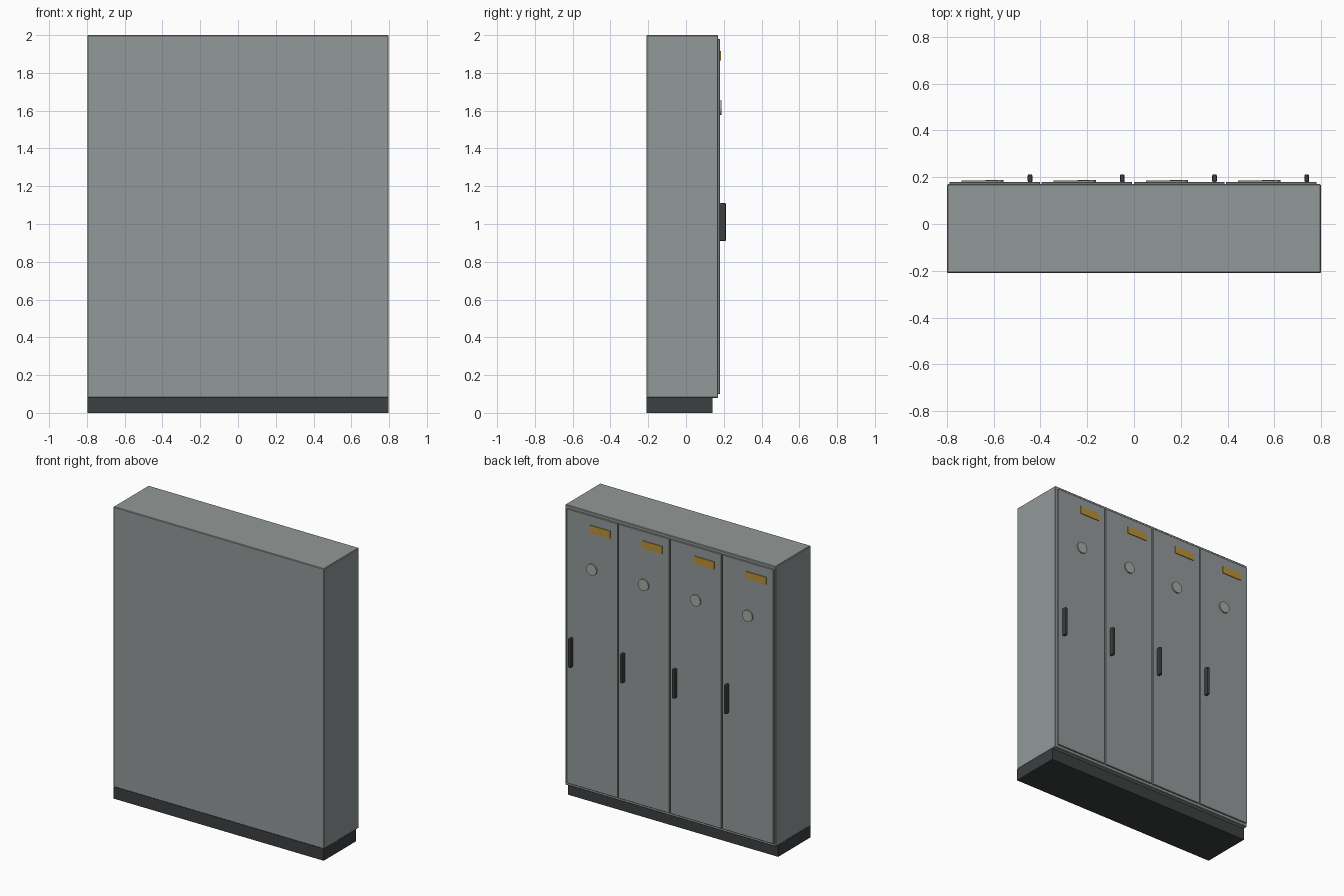
import bpy, math

if "Cube" in bpy.data.objects:
    bpy.data.objects.remove(bpy.data.objects["Cube"])


def material(name, rgb):
    m = bpy.data.materials.new(name)
    m.diffuse_color = (*rgb, 1)
    m.use_nodes = True
    m.node_tree.nodes["Principled BSDF"].inputs["Base Color"].default_value = m.diffuse_color
    return m


BODY = material("body_grey", (0.29, 0.32, 0.315))
DARK = material("dark_grey", (0.045, 0.05, 0.053))
STEEL = material("steel", (0.4, 0.4, 0.38))
AMBER = material("amber", (0.5, 0.28, 0.04))


def box(name, x, y, z, mat, bevel=0.0, segments=1):
    """Box from (min, max) ranges, with an optional bevel."""
    lo, hi = zip(x, y, z)
    bpy.ops.mesh.primitive_cube_add(
        size=1, location=[(a + b) / 2 for a, b in zip(lo, hi)])
    ob = bpy.context.object
    ob.name = name
    ob.scale = [b - a for a, b in zip(lo, hi)]
    bpy.ops.object.transform_apply(location=False, rotation=False, scale=True)
    ob.data.materials.append(mat)
    if bevel:
        mod = ob.modifiers.new("bevel", 'BEVEL')
        mod.width, mod.segments = bevel, segments
    return ob


# Plinth and carcass
box("plinth", (-0.797, 0.797), (-0.21, 0.14), (0, 0.082), DARK)
box("cabinet_body", (-0.798, 0.798), (-0.21, 0.17), (0.08, 2.0), BODY, 0.004)

# Four identical locker doors on the +y side
for i in range(4):
    x0 = -0.789 + i * 0.394
    n = i + 1
    box(f"door_{n}", (x0, x0 + 0.387), (0.168, 0.18), (0.1, 1.98), BODY, 0.002)
    box(f"handle_{n}", (x0 + 0.335, x0 + 0.355), (0.178, 0.212), (0.91, 1.11), DARK, 0.006, 2)
    box(f"label_plate_{n}", (x0 + 0.052, x0 + 0.205), (0.178, 0.185), (1.866, 1.916), AMBER)
    # Round lock disc
    bpy.ops.mesh.primitive_cylinder_add(
        vertices=24, radius=0.039, depth=0.011,
        location=(x0 + 0.193, 0.1835, 1.615), rotation=(math.pi / 2, 0, 0))
    disc = bpy.context.object
    disc.name = f"lock_disc_{n}"
    disc.data.materials.append(STEEL)
    bpy.ops.object.shade_smooth_by_angle()
